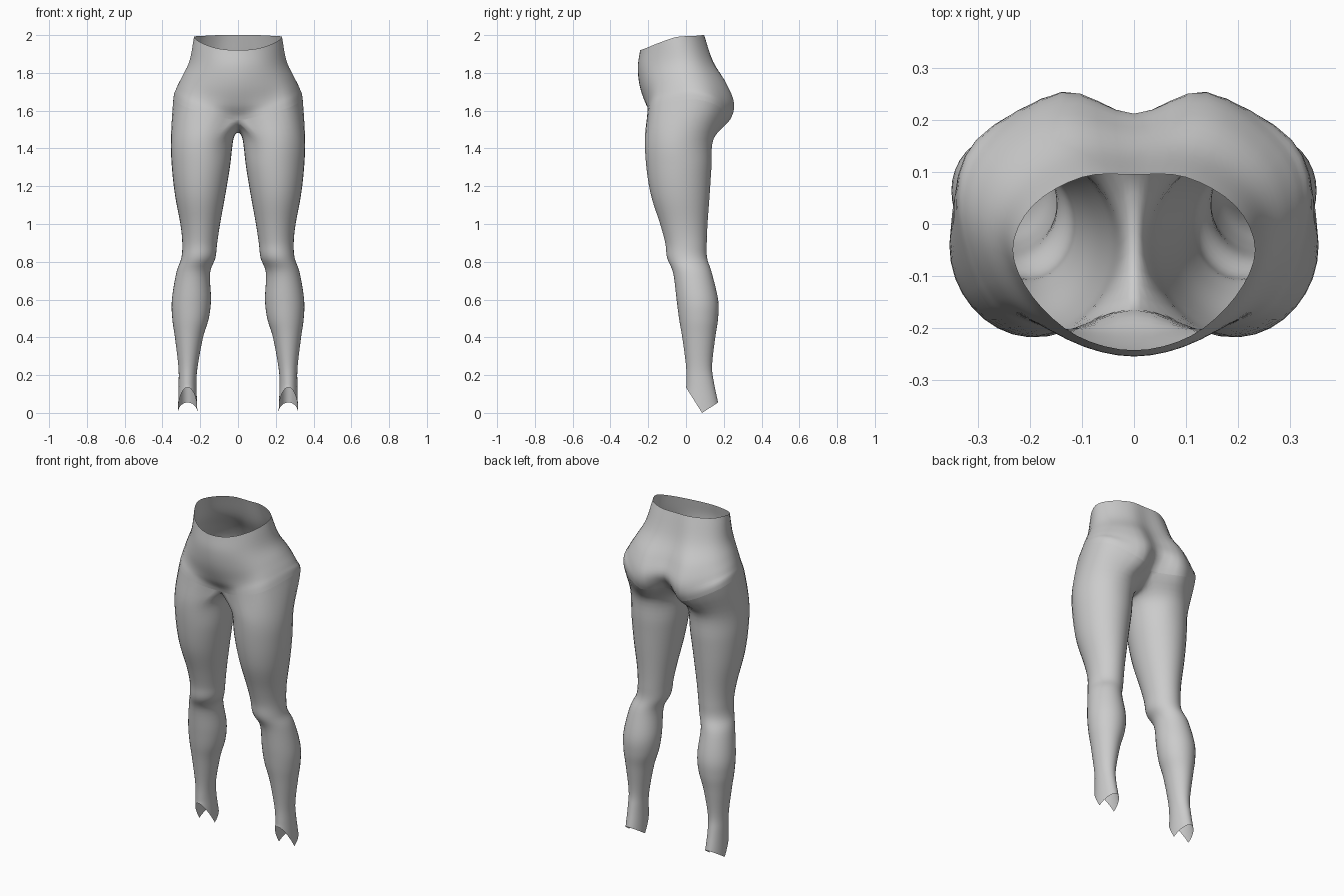
import bpy, bmesh, math
from mathutils import Vector as V

if "Cube" in bpy.data.objects:
    bpy.data.objects.remove(bpy.data.objects["Cube"])

def flip(p):
    return V((-p.x, p.y, p.z))

def spline(pts, n, first=None, last=None):
    """Catmull-Rom curve through pts, n steps per span."""
    q = [first or 2 * pts[0] - pts[1], *pts, last or 2 * pts[-1] - pts[-2]]
    out = []
    for i in range(1, len(q) - 2):
        a, b, c, d = q[i - 1:i + 3]
        for k in range(n):
            t = k / n
            out.append(0.5 * (2 * b + (c - a) * t + (2 * a - 5 * b + 4 * c - d) * t * t
                              + (3 * b - a - 3 * c + d) * t ** 3))
    return out + [pts[-1].copy()]

def skin(name, columns, closed):
    """Quad surface from downward columns of points, mirrored across x."""
    bm = bmesh.new()
    grid = [[bm.verts.new((max(0, p.x), p.y, p.z)) for p in col] for col in columns]
    n = len(grid)
    for j in range(n if closed else n - 1):
        a, b = grid[j], grid[(j + 1) % n]
        for r in range(len(a) - 1):
            bm.faces.new((a[r], a[r + 1], b[r + 1], b[r]))
    me = bpy.data.meshes.new(name)
    bm.to_mesh(me)
    bm.free()
    me.polygons.foreach_set("use_smooth", [True] * len(me.polygons))
    ob = bpy.data.objects.new(name, me)
    bpy.context.collection.objects.link(ob)
    m = ob.modifiers.new("Mirror", 'MIRROR')
    m.use_clip = True
    m.merge_threshold = 0.0005

# Hip half-sections, front middle round the side to back middle, waist down to leg seam
HIPS = [
    [(0, -.243, 1.92), (.11, -.215, 1.93), (.195, -.14, 1.96), (.233, -.05, 1.99),
     (.195, .035, 1.995), (.1, .09, 2.0), (0, .095, 2.0)],
    [(0, -.255, 1.83), (.12, -.225, 1.835), (.21, -.145, 1.85), (.256, -.03, 1.865),
     (.225, .07, 1.865), (.12, .14, 1.86), (0, .135, 1.86)],
    [(0, -.245, 1.73), (.14, -.215, 1.74), (.245, -.14, 1.76), (.296, -.01, 1.78),
     (.265, .115, 1.77), (.14, .21, 1.75), (0, .185, 1.75)],
    [(0, -.21, 1.63), (.14, -.203, 1.65), (.265, -.147, 1.69), (.325, .01, 1.72),
     (.29, .145, 1.70), (.14, .253, 1.645), (0, .212, 1.66)],
    [(0, -.165, 1.55), (.14, -.205, 1.58), (.28, -.16, 1.62), (.342, .02, 1.66),
     (.305, .16, 1.63), (.14, .235, 1.555), (0, .155, 1.57)],
]
# Crotch line on the middle plane, back to front
CROTCH = [(0, .095, 1.51), (0, .025, 1.487), (0, -.05, 1.483), (0, -.115, 1.505)]
# Leg sections: z, inner x, outer x, front y, back y
LEG = [
    (1.45, .024, .355, -.218, .146), (1.3, .043, .35, -.21, .135),
    (1.15, .068, .333, -.185, .125), (1.0, .095, .305, -.137, .114),
    (.9, .11, .295, -.11, .11), (.82, .12, .30, -.1, .112),
    (.74, .148, .327, -.068, .137), (.6, .143, .35, -.05, .17),
    (.5, .155, .348, -.037, .17), (.4, .185, .334, -.02, .155),
    (.25, .213, .316, 0, .138), (.16, .22, .314, .002, .148),
]
CUFF = (.215, .318, 0, .17)

def oval(a, xi, xo, yf, yb):
    return ((xi + xo) / 2 + (xo - xi) / 2 * math.cos(a),
            (yf + yb) / 2 + (yb - yf) / 2 * math.sin(a))

def leg_column(deg):
    a = math.radians(deg)
    pts = [V((*oval(a, *s), z)) for z, *s in LEG]
    # Hem is cut away in front and behind, pointed at the ankles
    s = math.sin(a)
    pts.append(V((*oval(a, *CUFF), -.135 * s if s < 0 else .055 * s)))
    return pts

rows = []
for r in HIPS:
    p = [V(c) for c in r]
    rows.append(spline(p, 4, flip(p[1]), flip(p[-2])))
M = len(rows[0])
outer_deg = [-130 + 260 * j / (M - 1) for j in range(M)]

# Hips, and the outer leg columns continuing from them
hip_cols, leg_cols = [], []
for j, deg in enumerate(outer_deg):
    hip, leg = [r[j] for r in rows], leg_column(deg)
    hip_cols.append(spline(hip, 5, last=leg[0]))
    leg_cols.append(spline([hip[-1]] + leg, 5, first=hip[-2]))

# Inner leg columns start level at the crotch line
line = spline([rows[-1][-1]] + [V(c) for c in CROTCH] + [rows[-1][0]], 2)
for k in range(1, len(line) - 1):
    leg = leg_column(130 + 100 * k / (len(line) - 1))
    leg_cols.append(spline([line[k]] + leg, 5, first=flip(leg[0])))

skin("hip_section", hip_cols, False)
skin("trouser_legs", leg_cols, True)
